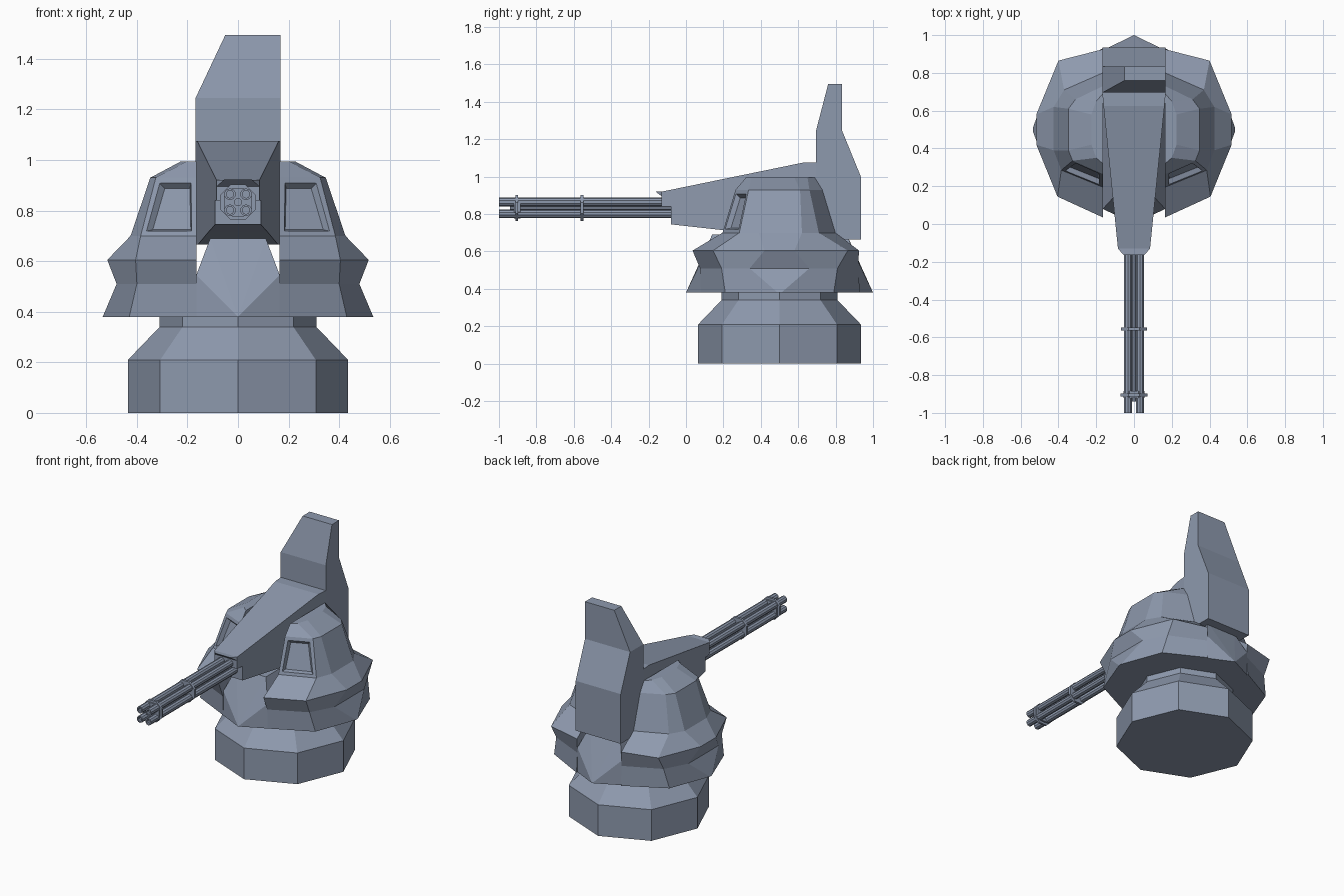
import bpy, bmesh, math
from mathutils import Vector

if "Cube" in bpy.data.objects:
    bpy.data.objects.remove(bpy.data.objects["Cube"])

steel = bpy.data.materials.new("blue_grey_steel")
steel.diffuse_color = (0.27, 0.32, 0.42, 1)
steel.use_nodes = True
steel.node_tree.nodes["Principled BSDF"].inputs["Base Color"].default_value = steel.diffuse_color
PIVOT = 0.5  # y of the turning axis


def finish(name, bm):
    bmesh.ops.recalc_face_normals(bm, faces=bm.faces)
    mesh = bpy.data.meshes.new(name)
    bm.to_mesh(mesh)
    bm.free()
    mesh.materials.append(steel)
    ob = bpy.data.objects.new(name, mesh)
    bpy.context.collection.objects.link(ob)
    return ob


def loft(bm, rings):
    """Skin equal-length closed rings of points and cap both ends."""
    vs = [[bm.verts.new(p) for p in r] for r in rings]
    n = len(rings[0])
    sides = [[bm.faces.new((a[i], a[(i + 1) % n], b[(i + 1) % n], b[i]))
              for i in range(n)] for a, b in zip(vs, vs[1:])]
    bm.faces.new(vs[0][::-1])
    bm.faces.new(vs[-1])
    return sides


def lathe_z(name, profile, n):
    bm = bmesh.new()
    loft(bm, [[(r * math.cos(2 * math.pi * i / n),
                PIVOT + r * math.sin(2 * math.pi * i / n), z)
               for i in range(n)] for r, z in profile])
    return finish(name, bm)


def rod_y(name, x, z, profile, n):
    """Round part along y; profile is (radius, y) pairs."""
    bm = bmesh.new()
    loft(bm, [[(x + r * math.cos(2 * math.pi * (i + .5) / n), y,
                z + r * math.sin(2 * math.pi * (i + .5) / n))
               for i in range(n)] for r, y in profile])
    return finish(name, bm)


# Octagonal pedestal with neck
lathe_z("pedestal", [(.435, 0), (.435, .21), (.31, .34), (.31, .385)], 8)

# Armoured side pods: one half ring of six points per height, mirrored
IN = .165
levels = [
    (.38, [(IN, .08), (.43, .21), (.535, .49), (.535, .51), (.43, .79), (IN, .93)]),
    (.51, [(IN, .075), (.40, .19), (.48, .34), (.48, .66), (.40, .81), (IN, .92)]),
    (.605, [(IN, .035), (.405, .145), (.517, .42), (.517, .58), (.40, .865), (IN, .925)]),
    (.70, [(IN, .195), (.385, .285), (.425, .39), (.425, .62), (.37, .71), (IN, .80)]),
    (.93, [(IN, .265), (.325, .335), (.347, .39), (.347, .61), (.31, .66), (IN, .73)]),
    (.995, [(IN, .32), (.20, .35), (.225, .42), (.225, .58), (.20, .65), (IN, .69)]),
]
for side, label in ((-1, "left"), (1, "right")):
    bm = bmesh.new()
    faces = loft(bm, [[(side * x, y, z) for x, y in pts] for z, pts in levels])
    bmesh.ops.recalc_face_normals(bm, faces=bm.faces)
    panel = faces[3][0]  # sloped front face gets a sunken panel
    bmesh.ops.inset_region(bm, faces=[panel], thickness=.03)
    bmesh.ops.inset_region(bm, faces=[panel], thickness=.02, depth=-.025)
    finish(label + "_pod", bm)

# Pointed centre block between the pods, same front and back
bm = bmesh.new()
for s in (-1, 1):
    bm.verts.new((0, PIVOT + s * .5, .38))
    for x, d, z in ((.165, .42, .38), (.165, .42, .545), (.11, .36, .69)):
        for m in (-1, 1):
            bm.verts.new((m * x, PIVOT + s * d, z))
bmesh.ops.convex_hull(bm, input=bm.verts)
finish("centre_block", bm)


# Gun housing: side profile whose width grows towards the back
def half_width(y):
    return .168 if y > .69 else .085 + (y + .13) / .82 * .083


side_profile = [(-.13, .92), (-.13, .84), (-.08, .84), (-.08, .745), (.19, .715),
                (.60, .665), (.70, .665), (.70, 1.075), (.625, 1.075)]
bm = bmesh.new()
loft(bm, [[(m * half_width(y), y, z) for y, z in side_profile] for m in (-1, 1)])
finish("gun_housing", bm)

# Small overhanging lip above the barrels
bm = bmesh.new()
for x, y, z in ((.055, -.165, .922), (.085, -.13, .92), (.085, -.13, .895)):
    for m in (-1, 1):
        bm.verts.new((m * x, y, z))
bmesh.ops.convex_hull(bm, input=bm.verts)
finish("housing_lip", bm)

# Tall rear fin, chamfered on its left side only
bm = bmesh.new()
fin = [(.665, .695, .935, -.168), (1.0, .695, .935, -.168), (1.245, .695, .835, -.168),
       (1.495, .76, .835, -.05)]
loft(bm, [[(xl, y0, z), (.168, y0, z), (.168, y1, z), (xl, y1, z)]
          for z, y0, y1, xl in fin])
finish("rear_fin", bm)

# Four hollow barrels around a thin spindle
GUN_Z = .833
for i in range(4):
    a = math.pi / 4 + i * math.pi / 2
    rod_y("barrel_%d" % (i + 1), .045 * math.cos(a), GUN_Z + .045 * math.sin(a),
          [(.023, -.05), (.023, -1.0), (.015, -1.0), (.015, -.96)], 10)
rod_y("spindle", 0, GUN_Z, [(.016, -.05), (.016, -.94)], 8)

# Barrel clamps
rod_y("middle_clamp", 0, GUN_Z, [(.075, -.547), (.075, -.563)], 8)
rod_y("front_clamp", 0, GUN_Z, [(.06, -.885), (.06, -.897), (.076, -.897),
                                (.076, -.912), (.06, -.912), (.06, -.92)], 8)
